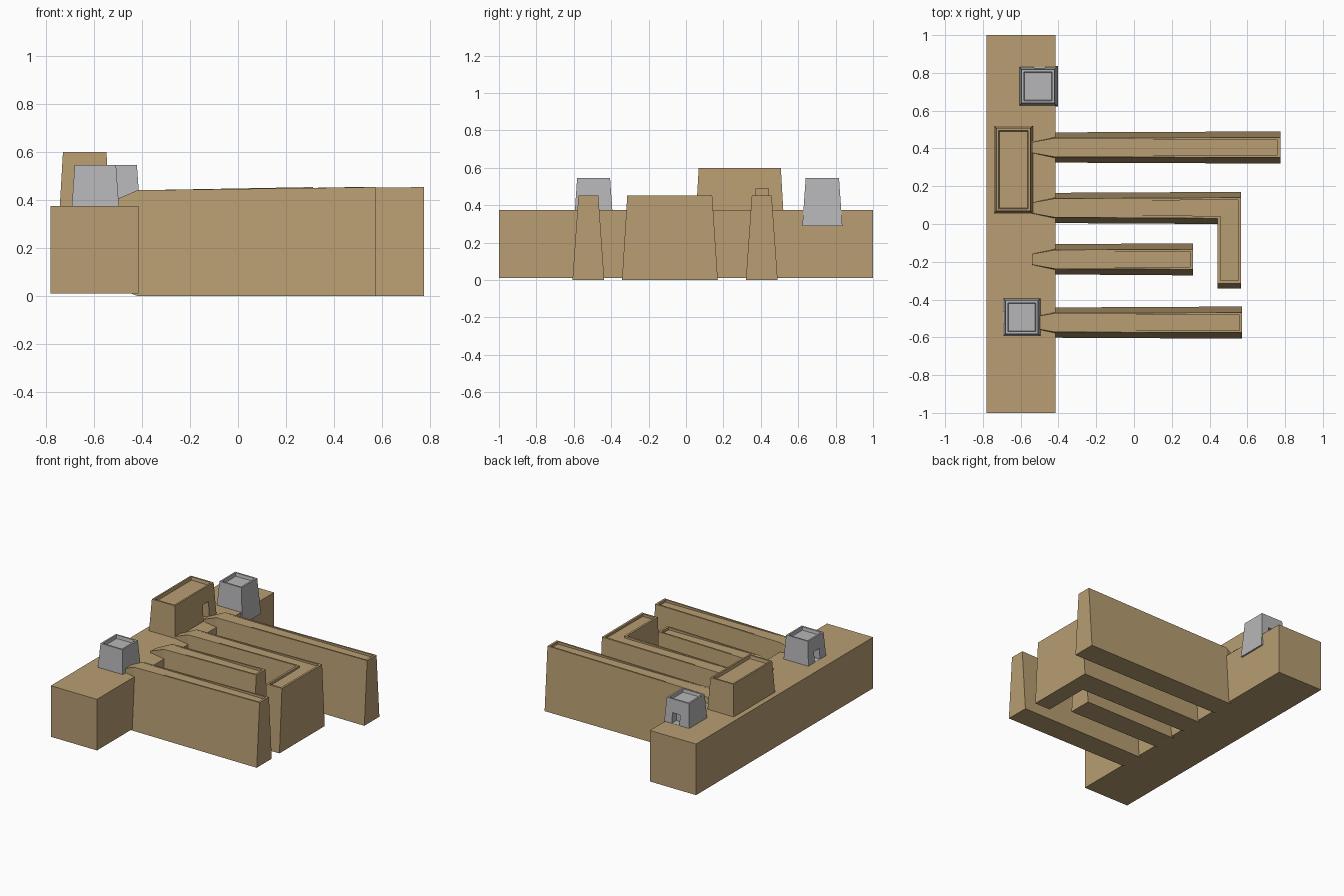
import bpy, bmesh

if "Cube" in bpy.data.objects:
    bpy.data.objects.remove(bpy.data.objects["Cube"])


def material(name, col):
    m = bpy.data.materials.new(name)
    m.diffuse_color = (*col, 1)
    m.use_nodes = True
    m.node_tree.nodes["Principled BSDF"].inputs["Base Color"].default_value = m.diffuse_color
    return m


TAN = material("tan", (0.48, 0.34, 0.17))
GREY = material("grey", (0.47, 0.47, 0.48))


def loft(name, rings, mat):
    """Skin closed rings of points and cap both ends."""
    bm = bmesh.new()
    vs = [[bm.verts.new(p) for p in r] for r in rings]
    n = len(rings[0])
    for a, b in zip(vs, vs[1:]):
        for i in range(n):
            j = (i + 1) % n
            bm.faces.new((a[i], a[j], b[j], b[i]))
    bm.faces.new(vs[0][::-1])
    bm.faces.new(vs[-1])
    bmesh.ops.remove_doubles(bm, verts=bm.verts, dist=1e-5)
    bmesh.ops.recalc_face_normals(bm, faces=bm.faces)
    me = bpy.data.meshes.new(name)
    bm.to_mesh(me)
    bm.free()
    me.materials.append(mat)
    ob = bpy.data.objects.new(name, me)
    bpy.context.collection.objects.link(ob)
    return ob


def rect(x0, x1, y0, y1, z, d=0.0):
    return [(x0 + d, y0 + d, z), (x1 - d, y0 + d, z), (x1 - d, y1 - d, z), (x0 + d, y1 - d, z)]


def box(name, x0, x1, y0, y1, z0, z1, mat):
    return loft(name, [rect(x0, x1, y0, y1, z0), rect(x0, x1, y0, y1, z1)], mat)


def tower(name, x0, x1, y0, y1, top, mat, door):
    """Tapered block with a recessed roof and a doorway notch."""
    b = (x0, x1, y0, y1)
    ob = loft(name, [rect(*b, 0.29), rect(*b, top, 0.018), rect(*b, top, 0.03),
                     rect(*b, top - 0.022, 0.034)], mat)
    cut = box(name + "_cutter", *door, mat)
    cut.hide_render = True
    m = ob.modifiers.new("door", 'BOOLEAN')
    m.operation, m.solver, m.object = 'DIFFERENCE', 'EXACT', cut
    bpy.context.view_layer.objects.active = ob
    bpy.ops.object.modifier_apply(modifier="door")
    bpy.data.objects.remove(cut)


def ring(pts, zt, zf, zb=0.0):
    """Wall section: bottom, top edge and inner rim on each side, floor between rims."""
    lb, lt, li, ri, rt, rb = pts
    return [(*lb, zb), (*lt, zt), (*li, zt), (*li, zf), (*ri, zf), (*ri, zt), (*rt, zt), (*rb, zb)]


def section(x, c, hb, ht, hi, zt, depth=0.0, zb=0.0):
    return ring([(x, c + h) for h in (hb, ht, hi, -hi, -ht, -hb)], zt, zt - depth, zb)


def wall_start(c):
    return [section(-0.54, c, 0.045, 0.028, 0.02, 0.387, zb=0.05),
            section(-0.42, c, 0.08, 0.05, 0.038, 0.44)]


# long base block
box("base_block", -0.78, -0.415, -1, 1, 0.01, 0.375, TAN)

# straight walls
for name, c, end in (("long_wall", 0.405, 0.775), ("short_wall", -0.187, 0.312),
                     ("front_wall", -0.522, 0.573)):
    loft(name, wall_start(c) + [
        section(end - 0.015, c, 0.085, 0.053, 0.041, 0.453, 0.018),
        section(end - 0.015, c, 0.085, 0.053, 0.041, 0.453),
        section(end, c, 0.085, 0.053, 0.041, 0.453)], TAN)

# hooked wall with mitred corner
A, B = 0.567, 0.443
corner = [(A, 0.17), (A, 0.14), (A - 0.015, 0.127), (B + 0.015, 0.043), (B, 0.03), (B, 0.0)]


def hook(yb, yt, yi):
    return [(A, yb), (A, yt), (A - 0.015, yi), (B + 0.015, yi), (B, yt), (B, yb)]


loft("hooked_wall", wall_start(0.085) + [
    ring(corner, 0.452, 0.437),
    ring(hook(-0.326, -0.30, -0.30), 0.453, 0.435),
    ring(hook(-0.326, -0.30, -0.30), 0.453, 0.453),
    ring(hook(-0.342, -0.314, -0.314), 0.453, 0.453)], TAN)

# gatehouse and two grey towers
tower("gatehouse", -0.747, -0.53, 0.05, 0.525, 0.60, TAN, (-0.59, -0.5, 0.375, 0.44, 0.376, 0.49))
tower("rear_tower", -0.613, -0.403, 0.622, 0.836, 0.545, GREY, (-0.53, -0.47, 0.78, 0.9, 0.376, 0.45))
tower("front_tower", -0.698, -0.49, -0.60, -0.388, 0.545, GREY, (-0.75, -0.64, -0.525, -0.465, 0.376, 0.45))
